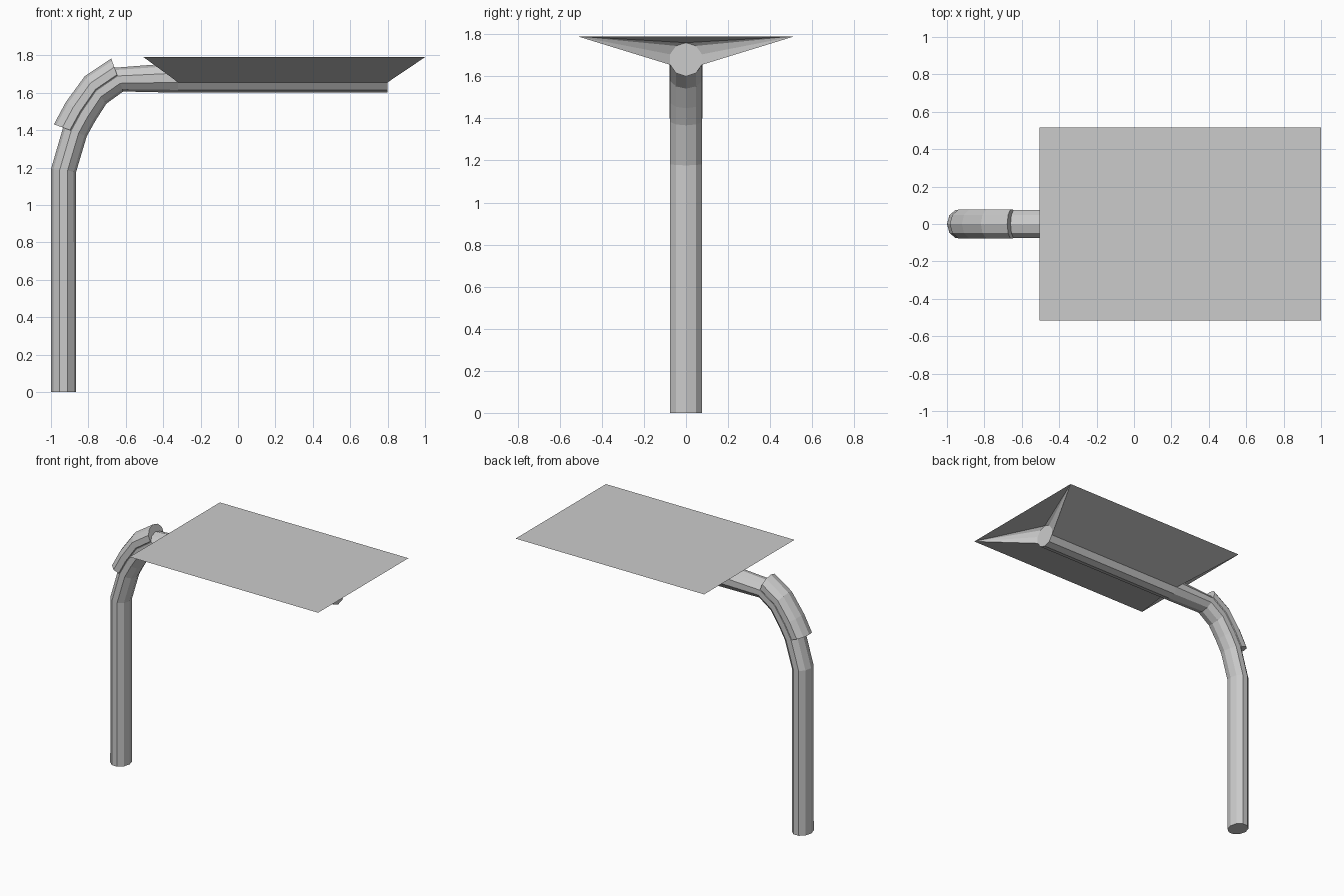
import bpy, bmesh
from math import cos, sin, radians, pi

if "Cube" in bpy.data.objects:
    bpy.data.objects.remove(bpy.data.objects["Cube"])

N = 10  # sides of the tube


def make_object(name, rings, closed_faces=()):
    """Loft a list of equal-length closed rings and cap both ends."""
    bm = bmesh.new()
    vr = [[bm.verts.new(p) for p in ring] for ring in rings]
    n = len(vr[0])
    for a, b in zip(vr, vr[1:]):
        for i in range(n):
            j = (i + 1) % n
            bm.faces.new((a[i], a[j], b[j], b[i]))
    bm.faces.new(vr[0])
    bm.faces.new(vr[-1])
    finish(name, bm)


def finish(name, bm):
    bmesh.ops.recalc_face_normals(bm, faces=bm.faces)
    me = bpy.data.meshes.new(name)
    bm.to_mesh(me)
    bm.free()
    ob = bpy.data.objects.new(name, me)
    bpy.context.collection.objects.link(ob)
    return ob


def section(x, z, ang, offsets):
    """Place (outward, sideways) offsets at a path station."""
    a = radians(ang)
    return [(x + u * cos(a), v, z + u * sin(a)) for u, v in offsets]


def decagon(r, w=0.08):
    return [(r * cos(2 * pi * i / N), w * sin(2 * pi * i / N)) for i in range(N)]


# bend stations: x, z, direction of the outer side
bend = [(-0.872, 1.39, 160), (-0.82, 1.485, 147),
        (-0.745, 1.595, 128), (-0.637, 1.67, 110)]

# bent pole with horizontal arm
path = [(-0.9325, 0, 180, .0675), (-0.9325, 1.185, 173, .0675)]
path += [(x, z, a, .0675) for x, z, a in bend]
path += [(-0.32, 1.68, 90, .08), (0.8, 1.68, 90, .08)]
make_object("bent_pole", [section(x, z, a, decagon(r)) for x, z, a, r in path])

# raised sleeve over the outside of the bend
shell = [(u + 0.05, v) for u, v in decagon(.0695, .082)]
shell = [(max(u, -0.02), v) for u, v in shell]
make_object("elbow_sleeve", [section(x, z, a, shell) for x, z, a in bend])

# flat-topped canopy tapering down onto the arm
bm = bmesh.new()
order = [-3, -2, -1, 0, 1, 2, 3]  # upper tube points, from side to side
ends = []
for x_top, x_low in ((-0.505, -0.32), (1.0, 0.8)):
    corners = [bm.verts.new((x_top, y, 1.79)) for y in (-0.515, 0.515)]
    arc = [bm.verts.new((x_low, .08 * sin(i * pi / 5), 1.68 + .08 * cos(i * pi / 5)))
           for i in order]
    for i in range(3):
        bm.faces.new((corners[0], arc[i], arc[i + 1]))
        bm.faces.new((corners[1], arc[6 - i], arc[5 - i]))
    bm.faces.new((corners[0], arc[3], corners[1]))
    ends.append((corners, arc))
(c0, a0), (c1, a1) = ends
bm.faces.new((c0[0], c0[1], c1[1], c1[0]))
for c, k in ((0, 0), (1, 6)):
    bm.faces.new((c0[c], c1[c], a1[k], a0[k]))
bm.faces.new((a0[0], a0[6], a1[6], a1[0]))
bm.faces.new(a0)
bm.faces.new(a1)
finish("canopy", bm)
